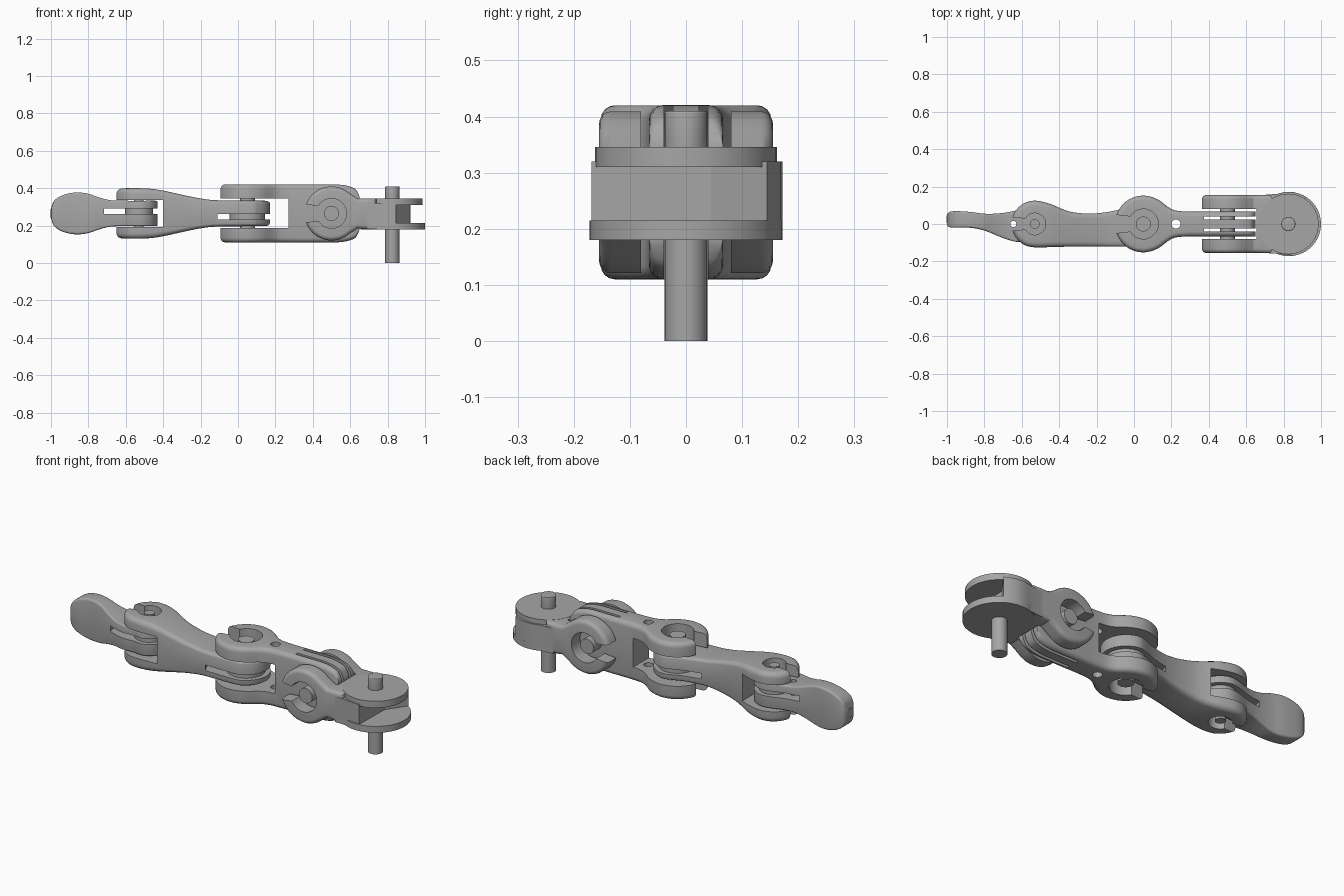
import bpy, bmesh, math
from mathutils import Vector

if "Cube" in bpy.data.objects:
    bpy.data.objects.remove(bpy.data.objects["Cube"], do_unlink=True)

mat = bpy.data.materials.new("plain_grey")
mat.use_nodes = True
GREY = (0.38, 0.38, 0.38, 1)
mat.diffuse_color = GREY
mat.node_tree.nodes["Principled BSDF"].inputs["Base Color"].default_value = GREY

MID = 0.265                      # height of the finger's axis
TIP_J, MID_J, BASE_J = (-0.53, 0), (0.05, 0), (0.5, MID)   # joint centres
HUB = (0.828, 0)


def arc(c, r, a0, a1, step=30):
    n = max(1, round(abs(a1 - a0) / step))
    angles = [math.radians(a0 + (a1 - a0) * i / n) for i in range(n + 1)]
    return [(c[0] + r * math.cos(a), c[1] + r * math.sin(a)) for a in angles]


def spline(pts, closed=True, n=4):
    """Smooth curve through the points; a repeated point makes a corner."""
    p = [Vector(q) for q in pts]
    m = len(p)
    pick = (lambda i: p[i % m]) if closed else (lambda i: p[min(max(i, 0), m - 1)])
    out = []
    for i in range(m if closed else m - 1):
        a, b, c, d = (pick(i + k) for k in (-1, 0, 1, 2))
        if (c - b).length < 1e-5:
            continue
        for k in range(n):
            t = k / n
            out.append(0.5 * (2 * b + (c - a) * t + (2 * a - 5 * b + 4 * c - d) * t ** 2
                              + (3 * b - a - 3 * c + d) * t ** 3))
    if not closed:
        out.append(p[-1])
    return [tuple(q) for q in out]


def prism(name, pts, axis, lo, hi, bevel=0, heights=None):
    """Extrude an outline along an axis, round its rims, optionally vary its thickness over x."""
    bm = bmesh.new()
    face = bm.faces.new([bm.verts.new((a, b, lo)) for a, b in pts])
    ext = bmesh.ops.extrude_face_region(bm, geom=[face])["geom"]
    for v in ext:
        if isinstance(v, bmesh.types.BMVert):
            v.co.z = hi
    bmesh.ops.recalc_face_normals(bm, faces=bm.faces[:])
    if bevel:
        rims = [e for e in bm.edges if abs(e.verts[0].co.z - e.verts[1].co.z) < 1e-6]
        bmesh.ops.bevel(bm, geom=rims, offset=bevel, segments=4, profile=0.5, affect='EDGES')
    if heights:
        st = spline(heights, closed=False)
        full = (hi - lo) / 2
        for x, h in st:
            bmesh.ops.bisect_plane(bm, geom=bm.verts[:] + bm.edges[:] + bm.faces[:],
                                   plane_co=(x, 0, 0), plane_no=(1, 0, 0), dist=1e-5)
        for v in bm.verts:
            x = min(max(v.co.x, st[0][0]), st[-1][0])
            for (xa, ha), (xb, hb) in zip(st, st[1:]):
                if xa <= x <= xb:
                    h = ha + (hb - ha) * (x - xa) / (xb - xa)
                    break
            v.co.z = MID + (v.co.z - MID) * h / full
    for v in bm.verts:
        a, b, c = v.co
        v.co = {'z': (a, b, c), 'y': (a, c, b), 'x': (c, a, b)}[axis]
    bmesh.ops.recalc_face_normals(bm, faces=bm.faces[:])
    me = bpy.data.meshes.new(name)
    bm.to_mesh(me)
    bm.free()
    me.materials.append(mat)
    ob = bpy.data.objects.new(name, me)
    bpy.context.collection.objects.link(ob)
    return ob


def cylinder(name, c, r, axis, lo, hi, bevel=0):
    return prism(name, arc(c, r, 0, 360, 9)[:-1], axis, lo, hi, bevel)


def box(x0, x1, y0, y1, z0, z1):
    return prism("cutter", [(x0, y0), (x1, y0), (x1, y1), (x0, y1)], 'z', z0, z1)


def cut(ob, cutter):
    mod = ob.modifiers.new("cut", 'BOOLEAN')
    mod.operation, mod.solver, mod.object = 'DIFFERENCE', 'EXACT', cutter
    bpy.context.view_layer.objects.active = ob
    bpy.ops.object.modifier_apply(modifier=mod.name)
    bpy.data.objects.remove(cutter, do_unlink=True)


def keyhole(c, r, mouth, axis):
    """Pin seat that opens toward the fingertip."""
    pts = arc(c, r, -150, 150, 10) + [(c[0] - 0.25, c[1] + mouth), (c[0] - 0.25, c[1] - mouth)]
    return prism("cutter", pts, axis, -0.5, 0.8)


def groove(c, r, axis, lo, hi):
    """Ring-shaped tendon groove around a knuckle."""
    ring = cylinder("cutter", c, 0.2, axis, lo, hi)
    cut(ring, cylinder("cutter", c, r, axis, lo - 0.1, hi + 0.1))
    return ring


# Fingertip: flat pad flowing into a knuckle
pts = arc(TIP_J, 0.1, -110, 110) + [
    (-0.64, 0.07), (-0.72, 0.057), (-0.8, 0.055), (-0.88, 0.065), (-0.97, 0.068), (-1, 0.05),
    (-1, 0), (-0.98, -0.018), (-0.88, -0.02), (-0.8, -0.035), (-0.7, -0.075), (-0.63, -0.095)]
fingertip = prism("fingertip", spline(pts), 'z', MID - 0.112, MID + 0.112, 0.012, [
    (-1, 0.025), (-0.985, 0.065), (-0.95, 0.092), (-0.9, 0.108), (-0.85, 0.112), (-0.8, 0.105),
    (-0.75, 0.088), (-0.69, 0.072), (-0.62, 0.068), (-0.42, 0.068)])
cut(fingertip, groove(TIP_J, 0.075, 'z', 0.262, 0.292))
cut(fingertip, cylinder("cutter", (-0.645, 0), 0.016, 'z', 0, 0.6))

# Middle link: forked at the tip end, a slim knuckle at the other
pts = arc(TIP_J, 0.125, 90, 270) + [(-0.4, -0.122), (-0.2, -0.12)] + arc(MID_J, 0.12, -90, 90) + [
    (-0.05, 0.085), (-0.15, 0.063), (-0.25, 0.056), (-0.35, 0.068), (-0.45, 0.108)]
middle = prism("middle_link", spline(pts), 'z', MID - 0.135, MID + 0.135, 0.028, [
    (-0.66, 0.132), (-0.58, 0.135), (-0.48, 0.133), (-0.4, 0.122), (-0.3, 0.1), (-0.2, 0.08),
    (-0.1, 0.07), (0.18, 0.068)])
cut(middle, box(-0.8, -0.4, -0.3, 0.3, 0.192, 0.338))
cut(middle, keyhole(TIP_J, 0.058, 0.045, 'z'))
cut(middle, groove(MID_J, 0.095, 'z', 0.232, 0.262))

# Near link: wide upright fork, then a tongue turned a quarter
side = [(0.2, 0.08), (0.27, 0.067), (0.4, 0.066), (0.65, 0.066), (0.65, 0.066)]
pts = arc(MID_J, 0.152, 60, 300) + [(x, -y) for x, y in side] + side[::-1]
near = prism("near_link", spline(pts), 'z', MID - 0.155, MID + 0.155, 0.025, [
    (-0.11, 0.155), (0.45, 0.155), (0.55, 0.153), (0.6, 0.143), (0.63, 0.128), (0.65, 0.1)])
cut(near, box(-0.3, 0.27, -0.3, 0.3, 0.188, 0.345))
cut(near, keyhole(MID_J, 0.08, 0.06, 'z'))
cut(near, cylinder("cutter", (0.225, 0), 0.024, 'z', 0, 0.6))
for y in (-0.031, 0.031):
    cut(near, groove(BASE_J, 0.11, 'y', y - 0.008, y + 0.008))

# Base fork holding the tongue
pts = arc(BASE_J, 0.145, 48, 312, 12) + [(0.64, 0.185), (0.68, 0.18), (0.74, 0.18),
                                        (0.74, 0.345), (0.68, 0.345), (0.64, 0.345)]
fork = prism("base_fork", pts, 'y', -0.155, 0.155, 0.022)
cut(fork, box(0.2, 0.655, -0.08, 0.08, 0, 0.6))
cut(fork, keyhole(BASE_J, 0.08, 0.06, 'y'))

# Turntable block between two discs
pts = [(0.69, -0.155), (0.76, -0.158), (0.845, -0.168), (0.85, 0.045), (0.92, 0.145)] \
    + arc(HUB, 0.172, 57, 110, 10) + [(0.69, 0.155)]
block = prism("base_block", pts, 'z', 0.182, 0.32)
for y in (-0.018, 0.018):
    for z in (0.23, 0.265, 0.3):
        for ob in (block, fork):
            cut(ob, cylinder("cutter", (y, z), 0.012, 'x', 0.6, 1.1))
cylinder("lower_disc", HUB, 0.172, 'z', 0.18, 0.215)
cylinder("upper_disc", (0.825, 0), 0.162, 'z', 0.31, 0.346)

# Pins and axle ends
cylinder("lower_axle", (0.825, 0), 0.038, 'z', 0, 0.2)
cylinder("upper_axle", (0.825, 0), 0.038, 'z', 0.325, 0.41, 0.004)
cylinder("tip_pin", TIP_J, 0.026, 'z', 0.14, 0.39)
cylinder("middle_pin", MID_J, 0.04, 'z', 0.13, 0.4)
cylinder("base_pin", BASE_J, 0.04, 'y', -0.135, 0.135)

# Smooth shading with sharp edges kept
bpy.ops.object.select_all(action='DESELECT')
for ob in bpy.context.collection.objects:
    if ob.type == 'MESH' and mat.name in ob.data.materials:
        ob.select_set(True)
        bpy.context.view_layer.objects.active = ob
bpy.ops.object.shade_smooth_by_angle(angle=math.radians(32))
